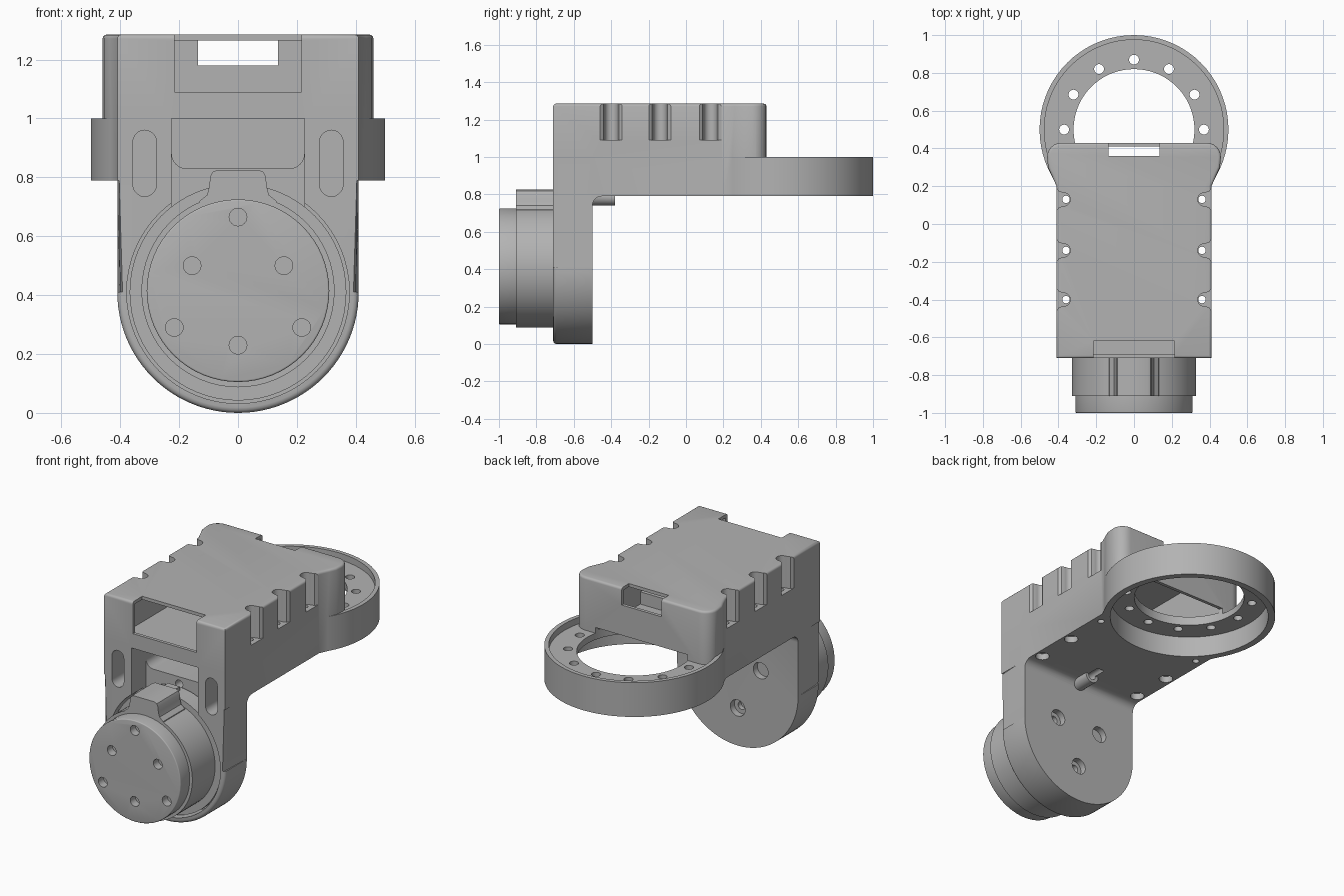
import bpy, bmesh
from math import sin, cos, pi, radians

cube = bpy.data.objects.get("Cube")
if cube:
    bpy.data.objects.remove(cube, do_unlink=True)

grey = bpy.data.materials.new("satin grey")
grey.use_nodes = True
grey.diffuse_color = (0.45, 0.45, 0.45, 1)
grey.node_tree.nodes["Principled BSDF"].inputs["Base Color"].default_value = grey.diffuse_color


def arc(u, v, r, start, end, n):
    steps = [radians(start + (end - start) * i / n) for i in range(n + 1)]
    return [(u + r * cos(t), v + r * sin(t)) for t in steps]


def place(axis, u, v, w):
    return {"X": (w, u, v), "Y": (u, w, v), "Z": (u, v, w)}[axis]


def prism(name, axis, outlines, a, b, bevel=0, pick=None):
    """Extrude one or several outlines along an axis, rounding the picked edges."""
    bm = bmesh.new()
    for pts in outlines:
        low = [bm.verts.new(place(axis, u, v, a)) for u, v in pts]
        high = [bm.verts.new(place(axis, u, v, b)) for u, v in pts]
        bm.faces.new(low)
        bm.faces.new(high)
        for i in range(len(pts)):
            j = (i + 1) % len(pts)
            bm.faces.new((low[i], low[j], high[j], high[i]))
    bmesh.ops.recalc_face_normals(bm, faces=bm.faces)
    if bevel:
        edges = [e for e in bm.edges if all(pick(v.co) for v in e.verts)]
        bmesh.ops.bevel(bm, geom=edges, offset=bevel, segments=3, profile=0.5, affect="EDGES")
    mesh = bpy.data.meshes.new(name)
    bm.to_mesh(mesh)
    bm.free()
    mesh.materials.append(grey)
    ob = bpy.data.objects.new(name, mesh)
    bpy.context.collection.objects.link(ob)
    return ob


def rods(name, axis, centres, r, a, b, n=24):
    return prism(name, axis, [arc(u, v, r, 0, 360, n)[:-1] for u, v in centres], a, b)


def block(name, x, y, z):
    return prism(name, "Z", [[(x[0], y[0]), (x[1], y[0]), (x[1], y[1]), (x[0], y[1])]], *z)


def combine(target, tools, operation):
    """Apply booleans one by one and delete the tools."""
    for tool in tools:
        mod = target.modifiers.new("bool", "BOOLEAN")
        mod.object, mod.operation, mod.solver = tool, operation, "EXACT"
        bpy.context.view_layer.update()
        graph = bpy.context.evaluated_depsgraph_get()
        mesh = bpy.data.meshes.new_from_object(target.evaluated_get(graph))
        target.modifiers.clear()
        target.data = mesh
        bpy.data.objects.remove(tool, do_unlink=True)


def mirrored(half):
    return half + [(-u, v) for u, v in reversed(half)]


AXLE = 0.41      # height of the motor axis
RING_Y = 0.5     # centre of the mounting ring

# Upper housing, flared at the back to meet the ring
half = [(0.41, -0.71), (0.41, 0.2), (0.437, 0.26), (0.455, 0.3)] + arc(0.385, 0.355, 0.075, 0, 90, 6)
body = prism("bracket_body", "Z", [mirrored(half)], 0.79, 1.285, 0.014, lambda c: c.z > 1.28)

# Leg plate with round end, inner fillet, ring and cable spout
leg = prism("leg", "Y", [[(0.41, 1.0), (-0.41, 1.0)] + arc(0, AXLE, 0.41, 180, 360, 48)],
            -0.71, -0.5, 0.018, lambda c: c.y < -0.7 and c.z < 0.42)
fillet = prism("fillet", "X", [[(-0.52, 0.81), (-0.52, 0.74)] + arc(-0.45, 0.74, 0.05, 180, 90, 6) + [(-0.45, 0.81)]],
               -0.41, 0.41)
ring = rods("ring", "Z", [(0, RING_Y)], 0.5, 0.79, 1.0, 72)
combine(ring, [rods("ring_seat", "Z", [(0, RING_Y)], 0.475, 0.96, 1.1, 72)], "DIFFERENCE")
spout = rods("spout", "Y", [(0, 0.785)], 0.045, -0.51, -0.38)
combine(body, [leg, fillet, ring, spout], "UNION")

# Ring pocket, bore and bolt circle
bolts = arc(0, RING_Y, 0.37, 0, 330, 11)
cuts = [rods("pocket", "Z", [(0, RING_Y)], 0.46, 0.7, 0.92, 72),
        rods("bore", "Z", [(0, RING_Y)], 0.32, 0.7, 0.995, 72),
        rods("bolt_holes", "Z", bolts, 0.026, 0.85, 0.98)]

# Hollow inside with openings at front, top and back
cuts += [block("cavity", (-0.31, 0.31), (-0.69, 0.02), (1.05, 1.265)),
         block("rear_cavity", (-0.31, 0.31), (0, 0.41), (0.975, 1.265)),
         block("front_window", (-0.215, 0.215), (-0.8, -0.6), (1.09, 1.264)),
         block("front_notch", (-0.215, 0.215), (-0.8, -0.62), (1.2, 1.4)),
         block("back_notch", (-0.135, 0.135), (0.36, 0.5), (1.18, 1.4))]

# Flared screw grooves and screw holes down both sides
rows = (-0.4, -0.14, 0.13)
grooves, screws = [], []
for side in (-1, 1):
    for y in rows:
        shape = [(0.5, y - 0.06), (0.411, y - 0.06), (0.398, y - 0.042), (0.375, y - 0.035)]
        shape += arc(0.372, y, 0.035, 270, 90, 10)
        shape += [(0.375, y + 0.035), (0.398, y + 0.042), (0.411, y + 0.06), (0.5, y + 0.06)]
        grooves.append([(side * u, v) for u, v in shape])
        screws.append((side * 0.36, y))
cuts += [prism("grooves", "Z", grooves, 1.09, 1.4),
         rods("screw_holes", "Z", screws, 0.02, 0.7, 1.2, 16),
         rods("screw_heads", "Z", screws[:2] + screws[3:5], 0.04, 0.7, 0.83)]

# Motor seat, cable duct and adjustment slots in the front
duct = arc(0.175, 0.88, 0.05, -90, 0, 6) + [(0.225, 1.0)]
slots = [arc(s * 0.317, 0.92, 0.04, 0, 180, 10) + arc(s * 0.317, 0.775, 0.04, 180, 360, 10) for s in (-1, 1)]
cuts += [rods("motor_seat", "Y", [(0, AXLE)], 0.378, -0.8, -0.6, 64),
         block("duct_mouth", (-0.225, 0.225), (-0.8, -0.57), (0.6, 1.0)),
         prism("duct", "Y", [mirrored(duct)], -0.6, -0.3),
         prism("slots", "Y", slots, -0.8, -0.58)]

# Motor screws through the back of the leg, and the spout bore
mount = arc(0, AXLE, 0.18, 30, 270, 2)
cuts += [rods("mount_holes", "Y", mount, 0.025, -0.57, -0.4),
         rods("mount_heads", "Y", mount, 0.05, -0.54, -0.4),
         rods("spout_bore", "Y", [(0, 0.785)], 0.025, -0.58, -0.3)]
combine(body, cuts, "DIFFERENCE")

# Motor with base flange, can, rotor and cable exit
motor = rods("motor", "Y", [(0, AXLE + 0.005)], 0.328, -0.91, -0.58, 64)
flange = rods("flange", "Y", [(0, AXLE)], 0.368, -0.69, -0.585, 64)
rotor = prism("rotor", "Y", [arc(0, AXLE + 0.005, 0.31, 0, 360, 64)[:-1]], -1.0, -0.9, 0.006, lambda c: c.y < -0.99)
exit_half = [(0.14, 0.68), (0.13, 0.72), (0.105, 0.74), (0.097, 0.77), (0.095, 0.8), (0.087, 0.818), (0.07, 0.825)]
cable_exit = prism("cable_exit", "Y", [mirrored(exit_half)], -0.91, -0.7)
cable = block("cable", (-0.04, 0.04), (-0.71, -0.62), (0.7, 0.8))
combine(motor, [flange, rotor, cable_exit, cable], "UNION")
face_holes = mount + arc(0, AXLE + 0.005, 0.25, 90, 330, 2)
combine(motor, [rods("face_holes", "Y", face_holes, 0.03, -1.1, -0.95)], "DIFFERENCE")

# Smooth the round surfaces and keep the edges crisp
bpy.ops.object.select_all(action="DESELECT")
for ob in (body, motor):
    ob.select_set(True)
bpy.context.view_layer.objects.active = body
bpy.ops.object.shade_smooth_by_angle(angle=radians(32))
